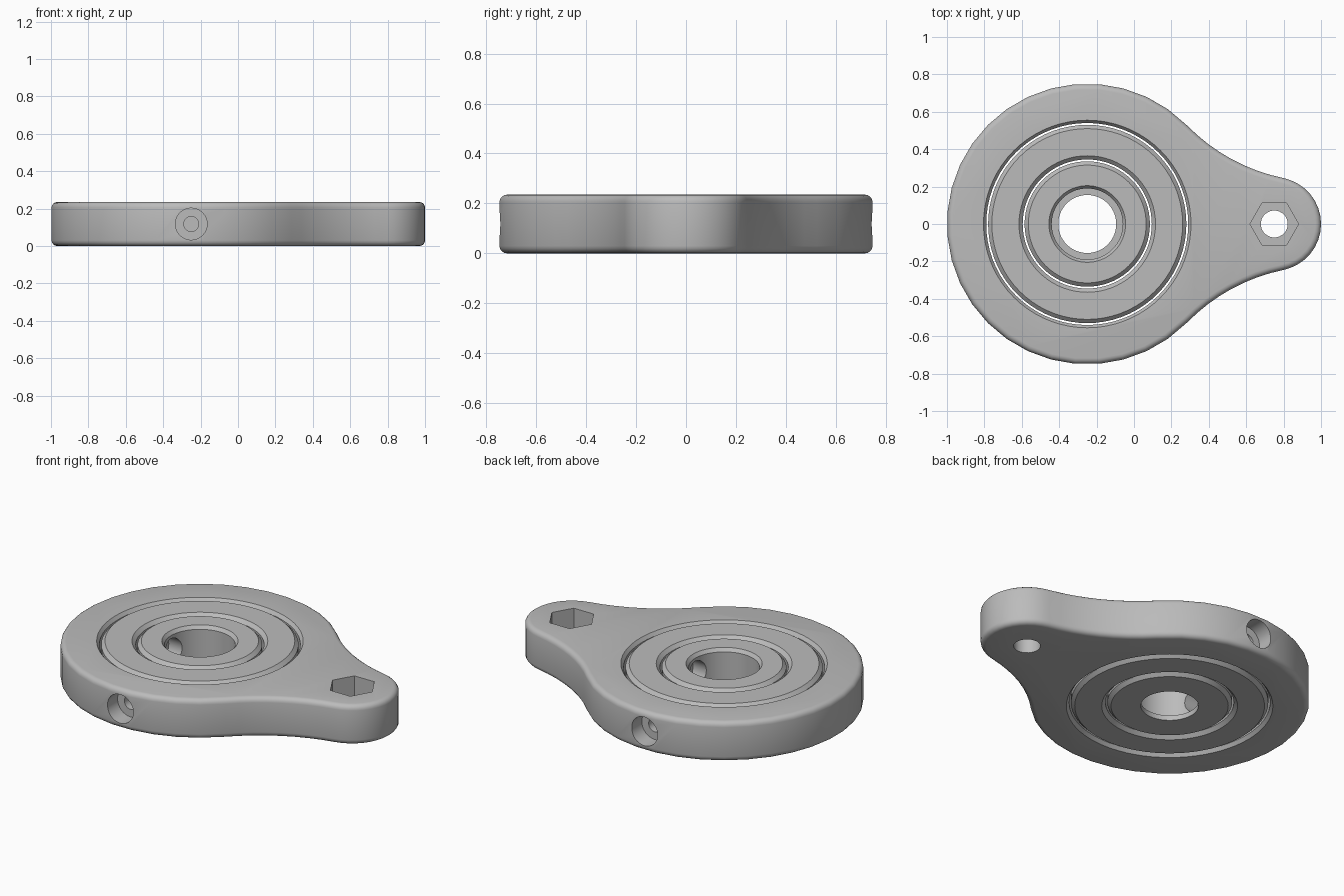
import bpy, bmesh, math
from mathutils import Matrix, Vector

if "Cube" in bpy.data.objects:
    bpy.data.objects.remove(bpy.data.objects["Cube"])

H = 0.235            # thickness
CX, NX = -0.25, 0.75  # centres of the round body and of the nose
MID = H / 2

grey = bpy.data.materials.new("plain grey")
grey.use_nodes = True
grey.diffuse_color = (0.5, 0.5, 0.5, 1)
grey.node_tree.nodes["Principled BSDF"].inputs["Base Color"].default_value = (0.5, 0.5, 0.5, 1)


def finish(name, bm):
    bmesh.ops.recalc_face_normals(bm, faces=bm.faces)
    mesh = bpy.data.meshes.new(name)
    bm.to_mesh(mesh)
    bm.free()
    mesh.materials.append(grey)
    ob = bpy.data.objects.new(name, mesh)
    bpy.context.collection.objects.link(ob)
    return ob


def lathe(name, profile, steps=72):
    """Turn a closed (radius, z) profile about the ring axis."""
    bm = bmesh.new()
    loops = []
    for i in range(steps):
        a = math.tau * i / steps
        loops.append([bm.verts.new((CX + r * math.cos(a), r * math.sin(a), z)) for r, z in profile])
    n = len(profile)
    for i in range(steps):
        p, q = loops[i], loops[(i + 1) % steps]
        for j in range(n):
            bm.faces.new((p[j], q[j], q[(j + 1) % n], p[(j + 1) % n]))
    return finish(name, bm)


def rod(radius, start, end, steps=32, turn=0.0):
    """Cylinder or prism between two points."""
    a, b = Vector(start), Vector(end)
    rot = (b - a).to_track_quat('Z', 'Y').to_matrix().to_4x4()
    bm = bmesh.new()
    bmesh.ops.create_cone(bm, cap_ends=True, segments=steps, radius1=radius, radius2=radius,
                          depth=(b - a).length,
                          matrix=Matrix.Translation((a + b) / 2) @ rot @ Matrix.Rotation(turn, 4, 'Z'))
    cutter = finish("cutter", bm)
    cutter.hide_render = True
    return cutter


def apply_all(ob):
    deps = bpy.context.evaluated_depsgraph_get()
    mesh = bpy.data.meshes.new_from_object(ob.evaluated_get(deps))
    ob.modifiers.clear()
    ob.data = mesh


def cut(ob, cutters):
    for c in cutters:
        mod = ob.modifiers.new("cut", 'BOOLEAN')
        mod.operation, mod.solver, mod.object = 'DIFFERENCE', 'EXACT', c
        apply_all(ob)
        bpy.data.objects.remove(c)


def arc(cx, cy, r, a0, a1, n):
    return [(cx + r * math.cos(math.radians(a0 + (a1 - a0) * i / n)),
             cy + r * math.sin(math.radians(a0 + (a1 - a0) * i / n))) for i in range(n + 1)]


# Teardrop outline: nose, concave flank, round body; lower half mirrored
flank = arc(1.0, 1.225, 1.0, 258.5, 224.4, 8)
upper = arc(NX, 0, 0.25, 0, 70, 7) + flank + arc(CX, 0, 0.75, 55, 175, 12)
outline = upper + [(x, -y) for x, y in reversed(upper[1:])]
bm = bmesh.new()
bottom = bm.faces.new([bm.verts.new((x, y, 0)) for x, y in outline])
top = bmesh.ops.extrude_face_region(bm, geom=[bottom])["geom"]
bmesh.ops.translate(bm, verts=[v for v in top if isinstance(v, bmesh.types.BMVert)], vec=(0, 0, H))
bmesh.ops.recalc_face_normals(bm, faces=bm.faces)
rims = [e for e in bm.edges if abs(e.verts[0].co.z - e.verts[1].co.z) < 1e-5]
bmesh.ops.bevel(bm, geom=rims, offset=0.03, segments=4, profile=0.5, affect='EDGES')
body = finish("body", bm)

# Chamfered round opening in the body
opening = bmesh.new()
rows = [(0.575, -0.02), (0.555, 0), (0.54, 0.02), (0.54, H - 0.02), (0.555, H), (0.575, H + 0.02)]
loops = [[opening.verts.new((CX + r * math.cos(math.tau * i / 72), r * math.sin(math.tau * i / 72), z))
          for i in range(72)] for r, z in rows]
for p, q in zip(loops, loops[1:]):
    for i in range(72):
        j = (i + 1) % 72
        opening.faces.new((p[i], p[j], q[j], q[i]))
opening.faces.new(loops[0])
opening.faces.new(loops[-1])
opening = finish("opening_cutter", opening)

# Nose hole with hexagonal pocket, and the side pivot holes along y
cut(body, [opening,
           rod(0.072, (NX, 0, -0.1), (NX, 0, H + 0.1)),
           rod(0.13, (NX, 0, 0.09), (NX, 0, H + 0.1), 6, math.pi / 2)])
for s in (-1, 1):
    cut(body, [rod(0.085, (CX, s * 0.65, MID), (CX, s * 0.9, MID)),
               rod(0.04, (CX, s * 0.5, MID), (CX, s * 0.7, MID))])

# Middle ring, chamfered on all four rims
C = 0.02
middle = lathe("middle_ring", [(0.345, C), (0.365, 0), (0.51, 0), (0.53, C),
                               (0.53, H - C), (0.51, H), (0.365, H), (0.345, H - C)])
# Inner ring with a thin lip at the bottom of its bore
inner = lathe("inner_ring", [(0.155, 0), (0.315, 0), (0.335, C), (0.335, H - C), (0.315, H),
                             (0.205, H), (0.19, H - C), (0.19, 0.03), (0.155, 0.03)])

# Pivot holes: blind along y in the middle ring, counterbored along x in the inner ring
for s in (-1, 1):
    cut(middle, [rod(0.04, (CX, s * 0.46, MID), (CX, s * 0.6, MID)),
                 rod(0.04, (CX + s * 0.3, 0, MID), (CX + s * 0.42, 0, MID))])
    cut(inner, [rod(0.08, (CX + s * 0.1, 0, MID), (CX + s * 0.26, 0, MID)),
                rod(0.04, (CX + s * 0.2, 0, MID), (CX + s * 0.38, 0, MID))])

# Smooth curved walls, keep the edges crisp
for ob in (body, middle, inner):
    bpy.ops.object.select_all(action='DESELECT')
    ob.select_set(True)
    bpy.context.view_layer.objects.active = ob
    bpy.ops.object.shade_smooth_by_angle(angle=math.radians(30))
